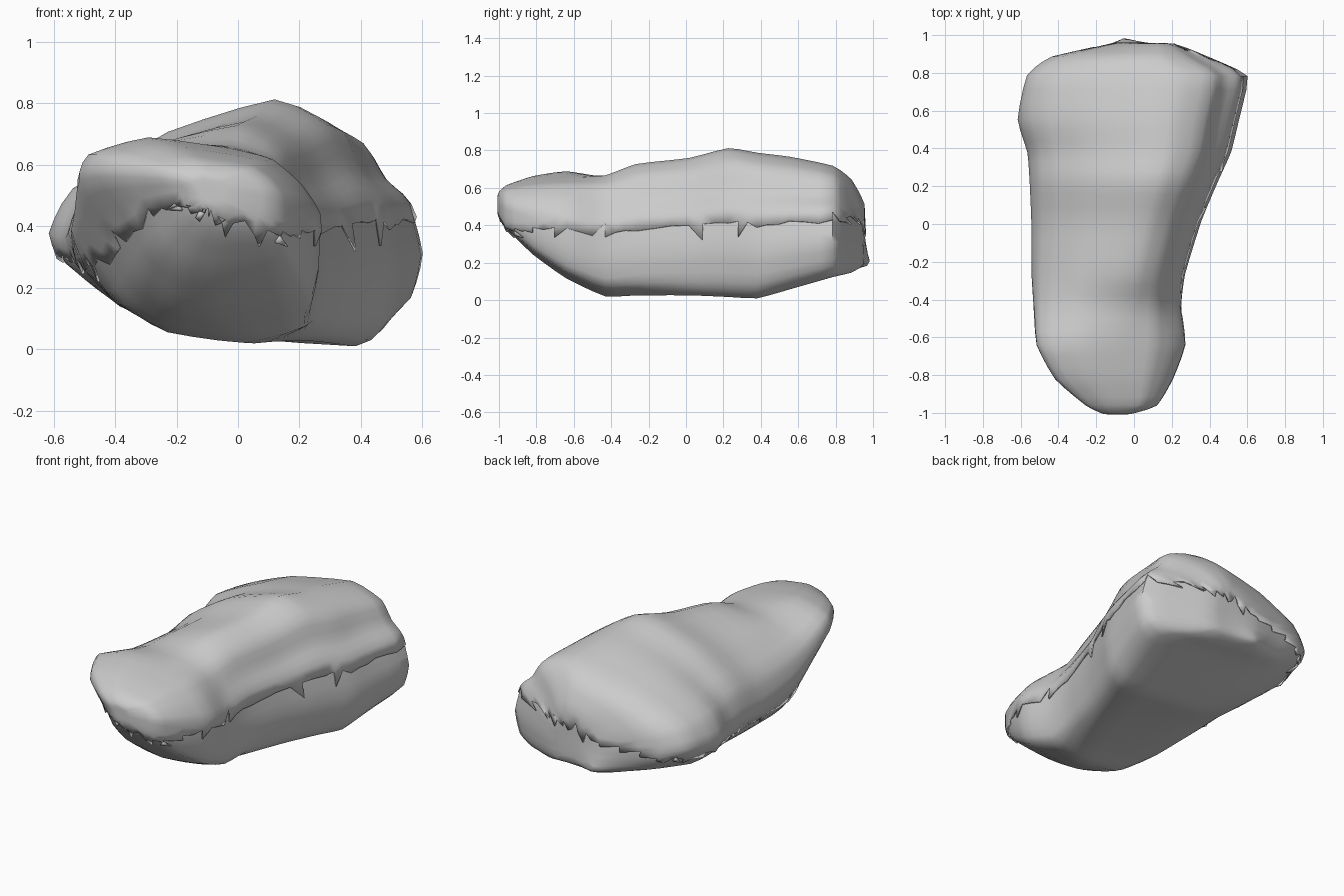
import bpy
import bmesh
import math
import random
from mathutils import Vector

random.seed(4)
default_cube = bpy.data.objects.get("Cube")
if default_cube:
    bpy.data.objects.remove(default_cube, do_unlink=True)

stone = bpy.data.materials.new("grey stone")
stone.use_nodes = True
stone.diffuse_color = (0.6, 0.6, 0.6, 1)
shader = stone.node_tree.nodes["Principled BSDF"]
shader.inputs["Base Color"].default_value = stone.diffuse_color
shader.inputs["Roughness"].default_value = 0.9

# Outline of the boulder across its width, at the front and at the back
FRONT_OUTLINE = [(.03, .9), (.28, 1), (.64, .92), (.8, .87), (.92, .73),
                 (1, .57), (1, .27), (.96, .06), (.56, 0), (.38, .05),
                 (.24, .2), (.14, .48), (0, .78)]
BACK_OUTLINE = [(.06, .65), (.32, .86), (.68, 1), (.84, .89), (.89, .71),
                (.96, .6), (1, .32), (.97, .1), (.9, 0), (.37, .06),
                (.16, .17), (.04, .32), (0, .45)]

# Sections along the length: y, left x, right x, bottom z, top z
SECTIONS = [(-1, -.16, -.02, .46, .57), (-.96, -.25, .12, .38, .61),
            (-.82, -.42, .2, .24, .66), (-.64, -.52, .27, .11, .69),
            (-.43, -.53, .25, .01, .69), (-.27, -.54, .27, .02, .74),
            (.02, -.54, .36, .02, .76), (.23, -.55, .45, .01, .82),
            (.38, -.56, .52, 0, .79), (.55, -.62, .56, .05, .77),
            (.79, -.57, .62, .12, .72), (.88, -.45, .41, .14, .65),
            (.95, -.1, .24, .18, .52)]
SPUR_TIP = Vector((-.07, 1.03, .17))


def section_points(y, left, right, bottom, top):
    """One ring, blending from the front outline to the back outline."""
    blend = min(1, max(0, (y + .6) / .4))
    points = []
    for front, back in zip(FRONT_OUTLINE, BACK_OUTLINE):
        across, height = Vector(front).lerp(Vector(back), blend)
        points.append((left + across * (right - left), y,
                       bottom + height * (top - bottom)))
    return points


def build_boulder():
    """Loft the sections into a closed, softly rounded body."""
    bm = bmesh.new()
    rings = [[bm.verts.new(p) for p in section_points(*s)] for s in SECTIONS]
    count = len(rings[0])
    for near, far in zip(rings, rings[1:]):
        for i in range(count):
            j = (i + 1) % count
            bm.faces.new((near[i], near[j], far[j], far[i]))
    for ring in (rings[0], rings[-1]):
        cap = bm.faces.new(ring)
        bmesh.ops.poke(bm, faces=[cap])
    bmesh.ops.recalc_face_normals(bm, faces=bm.faces)
    bmesh.ops.subdivide_edges(bm, edges=bm.edges[:], cuts=2, use_grid_fill=True)
    for _ in range(2):
        bmesh.ops.smooth_vert(bm, verts=bm.verts[:], factor=.35,
                              use_axis_x=True, use_axis_y=True, use_axis_z=True)
    # Short spur drawn out of the lower back edge
    for vert in bm.verts:
        reach = (vert.co - SPUR_TIP).length / .14
        vert.co = vert.co.lerp(SPUR_TIP, .8 * math.exp(-reach * reach))
    bmesh.ops.triangulate(bm, faces=bm.faces[:])
    bm.normal_update()
    return bm


def seam_height(point):
    """Height of the ragged crack that runs round the boulder."""
    side = min(1, max(0, (point.x + .5) / .8))
    height = .27 + .11 * side + .05 * max(0, point.y)
    if point.y < -.6:
        height += .15 * math.exp(-((point.x + .2) / .2) ** 2)
    return height + random.uniform(-.02, .02)


def add_object(name, bm):
    mesh = bpy.data.meshes.new(name)
    bm.to_mesh(mesh)
    bm.free()
    mesh.materials.append(stone)
    obj = bpy.data.objects.new(name, mesh)
    bpy.context.collection.objects.link(obj)
    bpy.ops.object.select_all(action="DESELECT")
    obj.select_set(True)
    bpy.context.view_layer.objects.active = obj
    bpy.ops.object.shade_smooth_by_angle(angle=math.radians(60))
    return obj


# Lower body of the boulder
add_object("boulder_body", build_boulder())

# Upper shell that overhangs the crack with a ragged lip
bm = build_boulder()
below = [f for f in bm.faces
         if f.calc_center_median().z < seam_height(f.calc_center_median())]
bmesh.ops.delete(bm, geom=below, context="FACES")
bm.normal_update()
for vert in bm.verts:
    vert.co += vert.normal * .008
    if vert.is_boundary:
        vert.co.z += random.uniform(-.015, .01)
shell = add_object("upper_shell", bm)
lip = shell.modifiers.new("lip thickness", "SOLIDIFY")
lip.thickness = .008
lip.offset = -1
